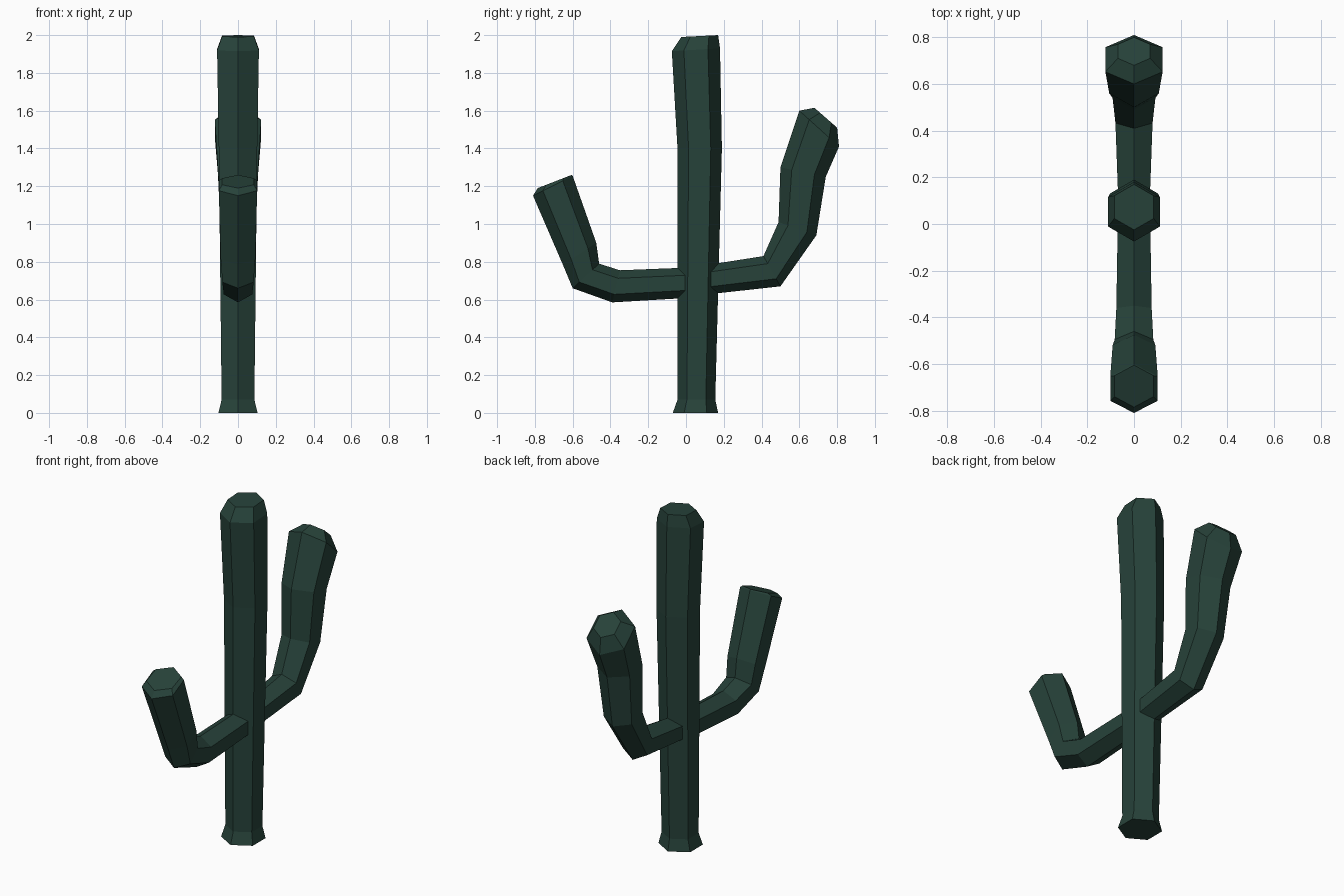
import bpy
import bmesh
import math
from mathutils import Vector

if "Cube" in bpy.data.objects:
    bpy.data.objects.remove(bpy.data.objects["Cube"])

green = bpy.data.materials.new("dark_green")
green.diffuse_color = (0.02, 0.055, 0.042, 1)
green.use_nodes = True
green.node_tree.nodes["Principled BSDF"].inputs["Base Color"].default_value = green.diffuse_color


def hex_loft(name, rings):
    """Loft hexagons; each ring is (y, z, y, z): its two opposite corners in the x = 0 plane."""
    bm = bmesh.new()
    loops = []
    for ya, za, yb, zb in rings:
        a, b = Vector((0, ya, za)), Vector((0, yb, zb))
        mid, half = (a + b) / 2, (b - a) / 2
        side = Vector((half.length, 0, 0))
        loops.append([bm.verts.new(mid + half * math.cos(i * math.pi / 3)
                                   + side * math.sin(i * math.pi / 3)) for i in range(6)])
    for lo, hi in zip(loops, loops[1:]):
        for i in range(6):
            j = (i + 1) % 6
            bm.faces.new((lo[i], lo[j], hi[j], hi[i]))
    bm.faces.new(loops[0])
    bm.faces.new(loops[-1])
    bmesh.ops.recalc_face_normals(bm, faces=bm.faces)
    mesh = bpy.data.meshes.new(name)
    bm.to_mesh(mesh)
    bm.free()
    mesh.materials.append(green)
    obj = bpy.data.objects.new(name, mesh)
    bpy.context.collection.objects.link(obj)
    return obj


# Trunk with flared foot and chamfered crown
hex_loft("trunk", [
    (-0.07, 0, 0.17, 0),
    (-0.045, 0.07, 0.155, 0.07),
    (-0.045, 1.40, 0.19, 1.40),
    (-0.075, 1.915, 0.18, 1.93),
    (-0.025, 1.99, 0.17, 2.0),
])

# Taller arm towards +y
hex_loft("tall_arm", [
    (0.09, 0.78, 0.09, 0.625),
    (0.41, 0.83, 0.50, 0.67),
    (0.49, 1.01, 0.69, 0.94),
    (0.50, 1.30, 0.74, 1.25),
    (0.60, 1.60, 0.81, 1.41),
    (0.68, 1.615, 0.80, 1.51),
])

# Shorter arm towards -y
hex_loft("short_arm", [
    (0.03, 0.77, 0.03, 0.61),
    (-0.35, 0.755, -0.39, 0.585),
    (-0.46, 0.79, -0.60, 0.66),
    (-0.475, 0.90, -0.652, 0.785),
    (-0.60, 1.255, -0.81, 1.15),
    (-0.605, 1.26, -0.785, 1.19),
])
